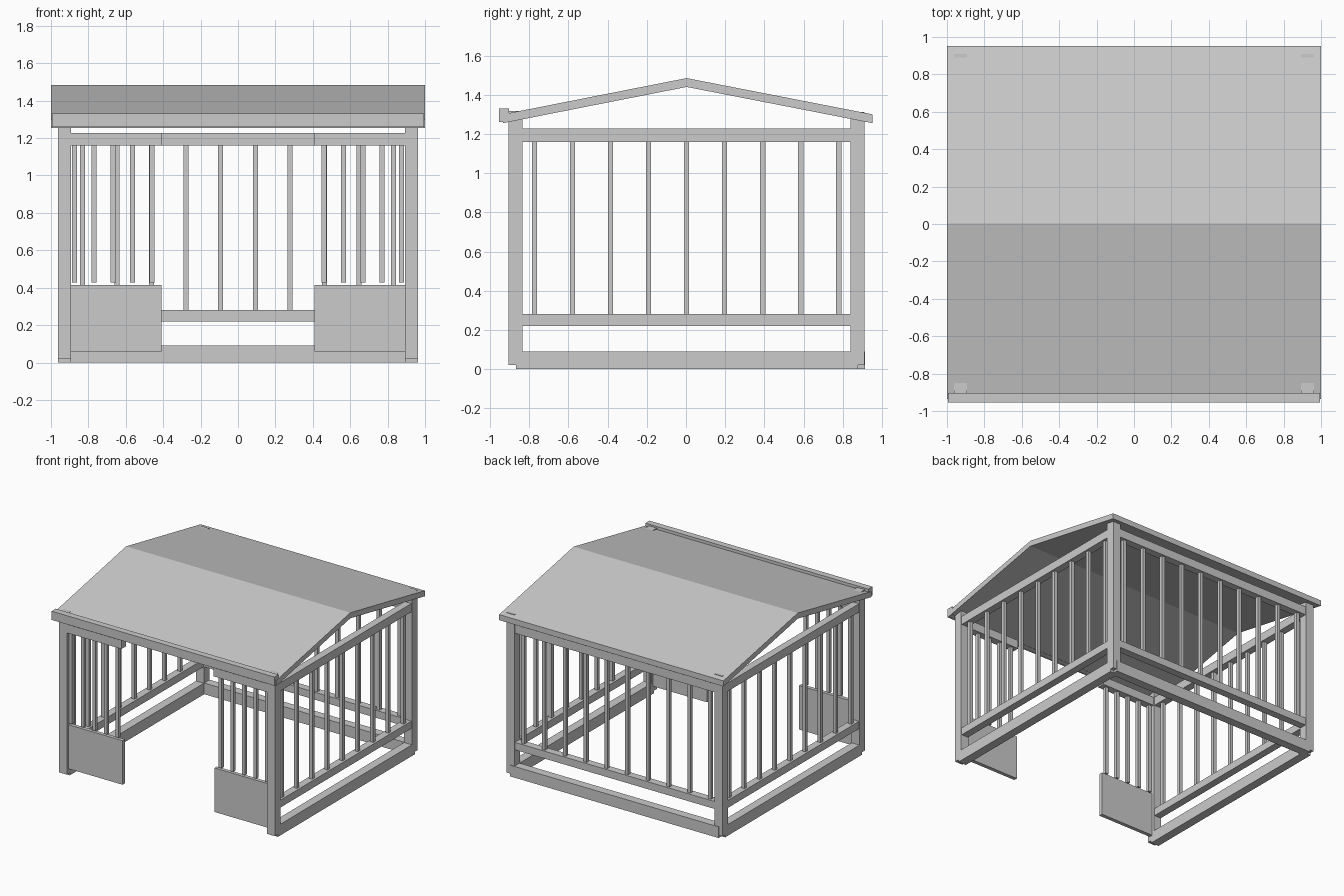
import bpy, bmesh

if "Cube" in bpy.data.objects:
    bpy.data.objects.remove(bpy.data.objects["Cube"])

grey = bpy.data.materials.new("painted grey")
grey.diffuse_color = (0.6, 0.6, 0.6, 1)
grey.use_nodes = True
grey.node_tree.nodes["Principled BSDF"].inputs["Base Color"].default_value = grey.diffuse_color


def mesh_object(name, bm):
    bmesh.ops.recalc_face_normals(bm, faces=bm.faces)
    mesh = bpy.data.meshes.new(name)
    bm.to_mesh(mesh)
    bm.free()
    mesh.materials.append(grey)
    obj = bpy.data.objects.new(name, mesh)
    bpy.context.collection.objects.link(obj)
    return obj


def box(name, x, y, z):
    """Box from (min, max) ranges."""
    bm = bmesh.new()
    bmesh.ops.create_cube(bm, size=1)
    for v in bm.verts:
        v.co = [r[0] + (c + 0.5) * (r[1] - r[0]) for c, r in zip(v.co, (x, y, z))]
    return mesh_object(name, bm)


def around(c, width):
    return (c - width / 2, c + width / 2)


def side_range(s, lo, hi):
    return tuple(sorted((s * lo, s * hi)))


BAR = 0.027
RAIL = 0.06
TOP, MID, BASE = (1.16, 1.228), (0.22, 0.28), (0.0, 0.09)

for s, side in ((-1, "left"), (1, "right")):
    # corner posts
    px = side_range(s, 0.893, 0.963)
    box(f"{side}_front_post", px, (-0.905, -0.835), (0.02, 1.317))
    box(f"{side}_back_post", px, (0.84, 0.91), (0.02, 1.312))

    # side wall rails and bars
    box(f"{side}_base_rail", px, (-0.867, 0.877), BASE)
    rx = around(s * 0.928, RAIL)
    box(f"{side}_middle_rail", rx, (-0.835, 0.84), MID)
    box(f"{side}_top_rail", rx, (-0.835, 0.84), TOP)
    for i in range(9):
        box(f"{side}_bar", around(s * 0.928, BAR),
            around(0.003 + (i - 4) * 0.194, BAR), (MID[1], TOP[0]))

    # front wing: panel, top rail and bars
    wx = side_range(s, 0.41, 0.893)
    box(f"{side}_front_panel", wx, (-0.885, -0.855), (0.06, 0.415))
    box(f"{side}_front_top_rail", wx, around(-0.87, RAIL), TOP)
    for i in range(5):
        box(f"{side}_front_bar", around(s * (0.46 + i * 0.1035), BAR),
            around(-0.87, BAR), (0.427, TOP[0]))

# back wall
box("back_base_rail", (-0.93, 0.93), (0.845, 0.914), BASE)
box("back_middle_rail", (-0.893, 0.893), around(0.875, RAIL), MID)
box("back_top_rail", (-0.893, 0.893), around(0.875, RAIL), TOP)
for i in range(10):
    box("back_bar", around((i - 4.5) * 0.185, BAR), around(0.875, BAR),
        (MID[1], TOP[0]))

# gabled roof, extruded along x
profile = [(-0.935, 1.300), (0.003, 1.485), (0.952, 1.300),
           (0.952, 1.255), (0.003, 1.440), (-0.935, 1.255)]
bm = bmesh.new()
ends = [[bm.verts.new((x, y, z)) for y, z in profile] for x in (-1, 1)]
for i in range(6):
    j = (i + 1) % 6
    bm.faces.new((ends[0][i], ends[0][j], ends[1][j], ends[1][i]))
for e in ends:
    bm.faces.new((e[0], e[1], e[4], e[5]))
    bm.faces.new((e[1], e[2], e[3], e[4]))
mesh_object("roof", bm)

# fascia board along the front eave
box("front_fascia", (-0.994, 0.994), (-0.955, -0.903), (1.26, 1.33))
